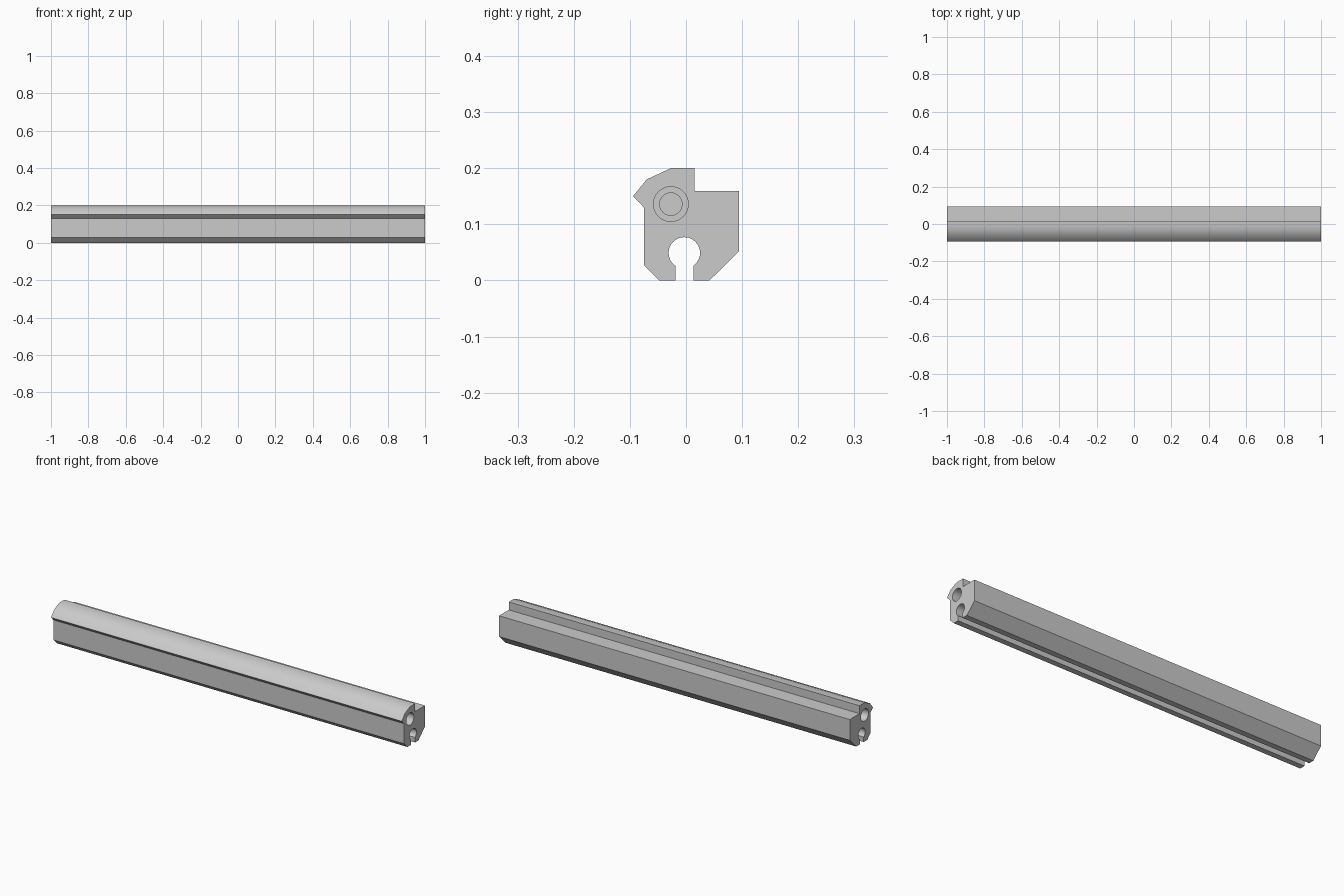
import bpy, bmesh, math
from mathutils import Vector

cube = bpy.data.objects.get("Cube")
if cube:
    bpy.data.objects.remove(cube)

HALF = 1.0                        # half length of the bar
BORE_Y, BORE_Z = -0.027, 0.136    # axis of the end bores
SLOT_Y, SLOT_Z, SLOT_R, SLOT_W = -0.003, 0.049, 0.028, 0.016

grey = bpy.data.materials.new("plain grey")
grey.use_nodes = True
colour = (0.6, 0.6, 0.6, 1)
grey.diffuse_color = colour
grey.node_tree.nodes["Principled BSDF"].inputs["Base Color"].default_value = colour


def loft(name, rings):
    """Solid skinned over a list of matching closed rings."""
    bm = bmesh.new()
    loops = [[bm.verts.new(p) for p in ring] for ring in rings]
    n = len(loops[0])
    for a, b in zip(loops, loops[1:]):
        for i in range(n):
            j = (i + 1) % n
            bm.faces.new((a[i], a[j], b[j], b[i]))
    bm.faces.new(loops[0])
    bm.faces.new(loops[-1])
    bmesh.ops.recalc_face_normals(bm, faces=bm.faces)
    mesh = bpy.data.meshes.new(name)
    bm.to_mesh(mesh)
    bm.free()
    mesh.materials.append(grey)
    obj = bpy.data.objects.new(name, mesh)
    bpy.context.collection.objects.link(obj)
    return obj


def circle(x, radius, steps=40):
    angles = [2 * math.pi * i / steps for i in range(steps)]
    return [Vector((x, BORE_Y + radius * math.cos(a), BORE_Z + radius * math.sin(a)))
            for a in angles]


# Keyhole slot: round channel opening through a narrow neck in the underside
neck = math.asin(SLOT_W / SLOT_R)
start, sweep, steps = -math.pi / 2 + neck, 2 * math.pi - 2 * neck, 32
keyhole = [(SLOT_Y + SLOT_R * math.cos(start + sweep * i / steps),
            SLOT_Z + SLOT_R * math.sin(start + sweep * i / steps))
           for i in range(steps + 1)]

# Cross-section of the bar in (y, z): outer outline, then the slot
outline = [(SLOT_Y - SLOT_W, 0), (-0.048, 0), (-0.075, 0.027), (-0.075, 0.13),
           (-0.0945, 0.15), (-0.07, 0.18), (-0.027, 0.2), (0.015, 0.2),
           (0.015, 0.159), (0.0945, 0.159), (0.0945, 0.052), (0.042, 0),
           (SLOT_Y + SLOT_W, 0)]
section = outline + keyhole
bar = loft("profile_bar", [[Vector((x, y, z)) for y, z in section]
                           for x in (-HALF, HALF)])

# Stepped blind bore in each end
cutters = []
for side, label in ((1, "left"), (-1, "right")):
    stations = ((1.05, 0.031), (0.88, 0.031), (0.88, 0.02), (0.75, 0.02))
    cutter = loft(label + "_bore_cutter", [circle(side * x, r) for x, r in stations])
    cutter.hide_render = True
    cutters.append(cutter)
    cut = bar.modifiers.new(label + "_bore", 'BOOLEAN')
    cut.operation, cut.solver, cut.object = 'DIFFERENCE', 'EXACT', cutter

# Bake the cuts, drop the cutters
bpy.context.view_layer.update()
graph = bpy.context.evaluated_depsgraph_get()
baked = bpy.data.meshes.new_from_object(bar.evaluated_get(graph))
bar.modifiers.clear()
bar.data = baked
for cutter in cutters:
    bpy.data.objects.remove(cutter)

# Smooth the rounded top and the bores, keep the corners sharp
bpy.ops.object.select_all(action='DESELECT')
bar.select_set(True)
bpy.context.view_layer.objects.active = bar
bpy.ops.object.shade_smooth_by_angle(angle=math.radians(32))
